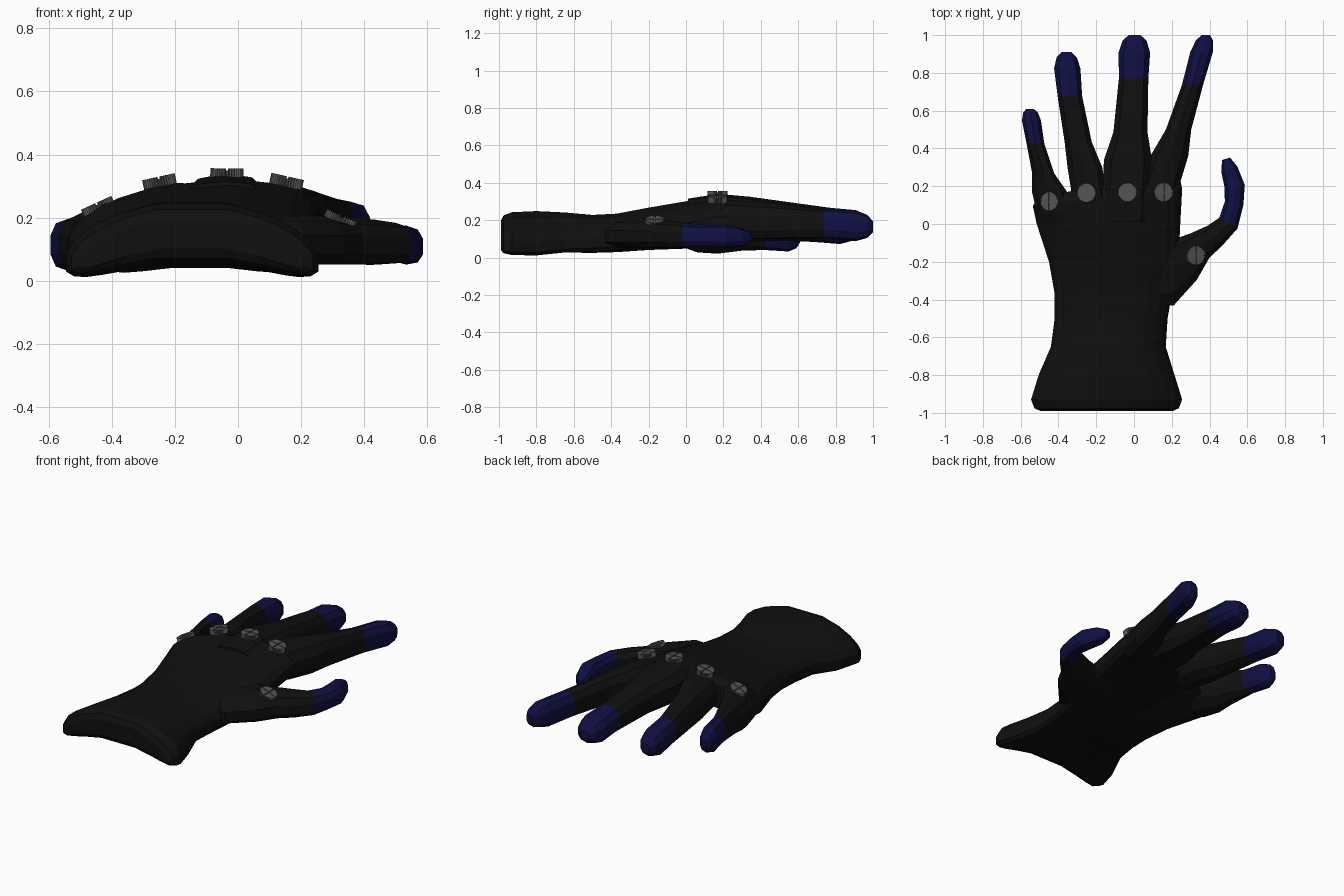
import bpy, bmesh, math
from mathutils import Vector

if "Cube" in bpy.data.objects:
    bpy.data.objects.remove(bpy.data.objects["Cube"])


def material(name, *rgb):
    m = bpy.data.materials.new(name)
    m.diffuse_color = (*rgb, 1)
    m.use_nodes = True
    m.node_tree.nodes["Principled BSDF"].inputs["Base Color"].default_value = m.diffuse_color
    return m


BLACK = material("black_fabric", .005, .005, .005)
BLUE = material("blue_tip", .005, .005, .055)
GREY = material("dark_metal", .09, .09, .09)


def add_object(name, bm, *mats):
    bmesh.ops.recalc_face_normals(bm, faces=bm.faces)
    me = bpy.data.meshes.new(name)
    bm.to_mesh(me)
    bm.free()
    for m in mats:
        me.materials.append(m)
    ob = bpy.data.objects.new(name, me)
    bpy.context.collection.objects.link(ob)
    return ob


def loft(name, rings, sides, power, blue_from=None):
    """Skin rounded sections: left point, right point, mid z, half height, arch, slope."""
    bm = bmesh.new()
    loops = []
    k = math.cos(math.pi / sides) ** power
    for left, right, z, h, arch, slope in rings:
        loop = []
        for i in range(sides):
            a = 2 * math.pi * (i + .5) / sides
            u, v = (math.copysign(abs(c) ** power, c) / k for c in (math.cos(a), math.sin(a)))
            p = Vector(left).lerp(Vector(right), (u + 1) / 2)
            loop.append(bm.verts.new((p.x, p.y, z + h * v - arch * u * u + slope * u)))
        loops.append(loop)
    for r, (a, b) in enumerate(zip(loops, loops[1:])):
        for i in range(sides):
            f = bm.faces.new((a[i], a[i - 1], b[i - 1], b[i]))
            f.material_index = int(blue_from is not None and r >= blue_from)
    bm.faces.new(loops[0])
    bm.faces.new(loops[-1]).material_index = int(blue_from is not None)
    return add_object(name, bm, BLACK, BLUE)


def boolean(ob, other, op):
    m = ob.modifiers.new(op, 'BOOLEAN')
    m.operation, m.object, m.solver = op, other, 'EXACT'
    bpy.context.view_layer.objects.active = ob
    bpy.ops.object.modifier_apply(modifier=m.name)
    bpy.data.objects.remove(other)


# Palm and flared cuff: the section arches across the hand and skews at the knuckles
def palm_ring(y, x0, x1, z, arch, shrink=1):
    slope = .04 * min(1, max(0, (y + .4) / .5))
    skew = max(0, y / 3)
    inset = .1 * (1 - shrink)
    return ((x0 + inset, y - skew), (x1 - inset, y + skew), z, .094 * shrink, arch, slope)


cuff = (-.545, .255, .158, .1)
knuckles = (-.535, .255, .224, .07)
glove = loft("glove", [
    palm_ring(-.99, *cuff, .5),
    palm_ring(-.976, *cuff, .82),
    palm_ring(-.93, *cuff),
    palm_ring(-.8, -.505, .215, .165, .11),
    palm_ring(-.65, -.44, .168, .155, .08),
    palm_ring(-.5, -.42, .178, .14, .06),
    palm_ring(-.37, -.42, .2, .146, .06),
    palm_ring(-.2, -.45, .235, .175, .07),
    palm_ring(0, -.515, .245, .205, .08),
    palm_ring(.14, *knuckles),
    palm_ring(.21, *knuckles, .8)], 20, .65)


# Finger: wide at the web, narrowing to the blue part, rounded at the tip
def finger(name, web, width, z0, tip, z1, r, blue_y, bend):
    web, tip = Vector(web), Vector(tip)
    tb = (blue_y - web.y) / (tip.y - web.y)
    rings = []
    for t, grow, flat in ((-.5, 1, .6), (-.25, 1, 1), (0, 1, 1), (.22, .25, 1),
                          (tb, 0, 1), (.86, -.1, 1), (.955, -.3, .75), (1, -.6, .35)):
        c = web.lerp(tip, t)
        c.x += bend * max(0, t * (1 - t)) * (tip.x - web.x)
        w = r + grow * (width - r) if grow >= 0 else r * {-.1: 1.07, -.3: .82, -.6: .4}[grow]
        side = Vector((w, 0))
        h = .097 * (1 - .2 * min(1, max(0, t / tb))) * flat
        rings.append((c - side, c + side, z0 + (z1 - z0) * t, h, 0,
                      -.1 * web.x * min(1, max(0, 1 - t / tb))))
    return loft(name, rings, 10, .8, 4)


parts = [
    finger("middle_finger", (-.032, .34), .127, .225, (.003, 1), .165, .078, .77, .9),
    finger("ring_finger", (-.26, .3), .092, .195, (-.357, .91), .147, .065, .675, .85),
    finger("little_finger", (-.447, .17), .093, .137, (-.55, .61), .11, .047, .425, .6),
    finger("index_finger", (.187, .36), .1, .2, (.38, 1), .165, .056, .735, .2)]

# Curved thumb: centre line and half width
path = [(.05, -.25, .16), (.155, -.24, .2), (.265, -.19, .125), (.348, -.115, .082),
        (.43, -.06, .065), (.5, .005, .056), (.53, .11, .05), (.533, .2, .054),
        (.505, .29, .045), (.487, .345, .022)]
last = len(path) - 1
rings = []
for i, (x, y, w) in enumerate(path):
    a, b = path[max(0, i - 1)], path[min(last, i + 1)]
    d = Vector((b[0] - a[0], b[1] - a[1])).normalized()
    c, n = Vector((x, y)), Vector((-d.y, d.x)) * w
    t = i / last
    rings.append((c + n, c - n, .135 - .028 * t, min(.08 - .025 * t, w * 1.1), 0, -.02 * (1 - t)))
parts.append(loft("thumb", rings, 10, .8, 5))
for p in parts:
    boolean(glove, p, 'UNION')

# Knurled round stud with a cross slot
bm = bmesh.new()
teeth = 36
rims = []
for z in (-.022, .011):
    rims.append([])
    for i in range(teeth * 2):
        a, r = math.pi * i / teeth, .053 if i % 2 else .048
        rims[-1].append(bm.verts.new((r * math.cos(a), r * math.sin(a), z)))
    bm.faces.new(rims[-1])
for i in range(teeth * 2):
    bm.faces.new((rims[0][i - 1], rims[0][i], rims[1][i], rims[1][i - 1]))
stud = add_object("stud", bm, GREY)
for size in ((.2, .006, .014), (.006, .2, .014)):
    bm = bmesh.new()
    bmesh.ops.create_cube(bm, size=1)
    bmesh.ops.scale(bm, vec=size, verts=bm.verts)
    bmesh.ops.translate(bm, vec=(0, 0, .011), verts=bm.verts)
    boolean(stud, add_object("slot_cutter", bm, GREY), 'DIFFERENCE')

# One stud on each knuckle, leaning with the curve of the hand
for k, spot in enumerate([(-.445, .12, .237), (-.25, .165, .319), (-.035, .168, .345),
                          (.155, .168, .32), (.325, -.167, .196)]):
    ob = stud.copy() if k else stud
    if k:
        bpy.context.collection.objects.link(ob)
    ob.name = f"stud_{k + 1}"
    ob.location = spot
    ob.rotation_euler.y = math.radians(62 * spot[0] + 3)
